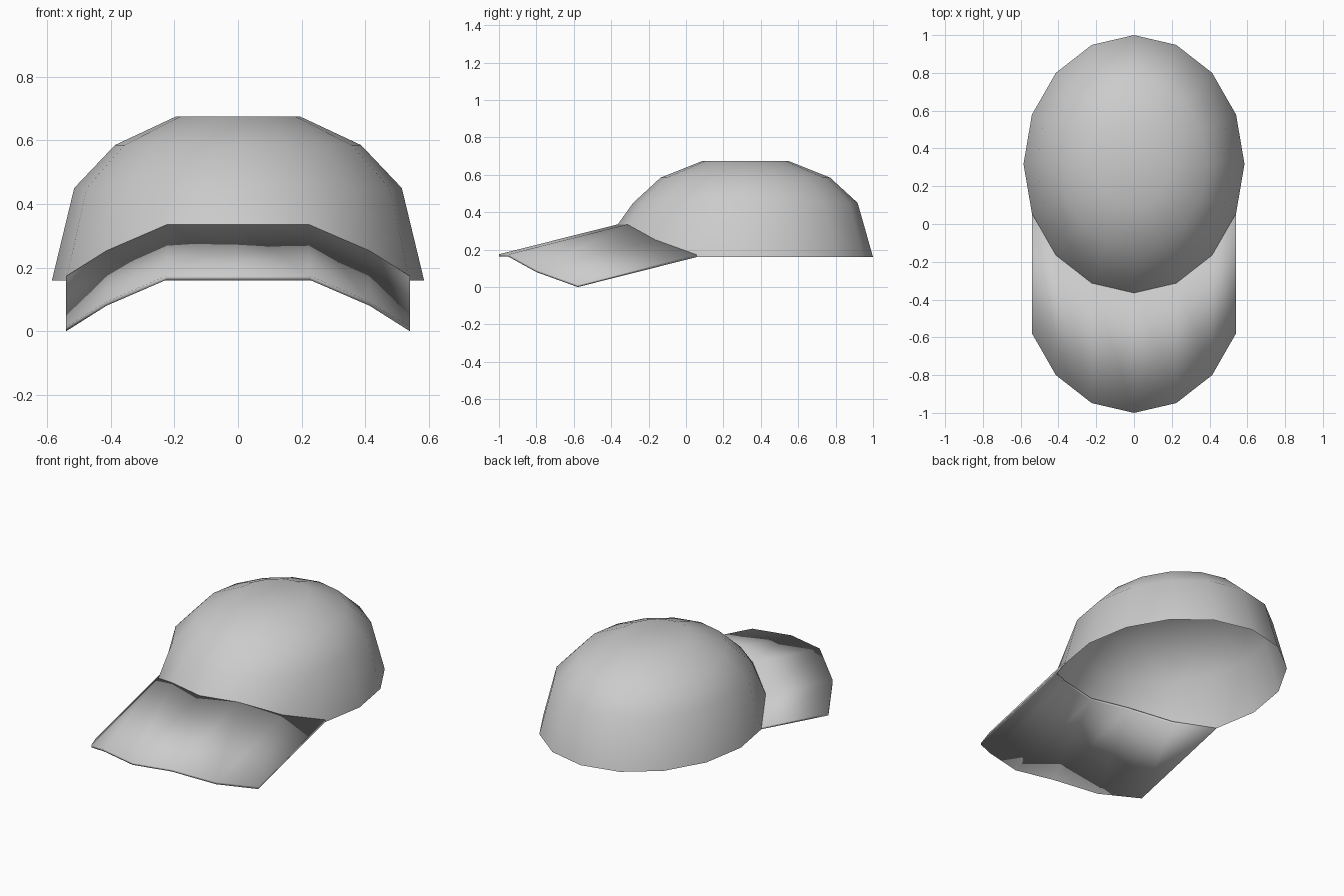
import bpy, bmesh
from math import sin, cos, tau

if "Cube" in bpy.data.objects:
    bpy.data.objects.remove(bpy.data.objects["Cube"])

SIDES = 16
CY = 0.3175                                   # crown centre in y
RIM_LIFT = {0: 0.335, 1: 0.335, 2: 0.253}     # rim arches up over the brim
RINGS = [(0.585, 0.6825, 0.16), (0.515, 0.60, 0.45),
         (0.387, 0.453, 0.585), (0.195, 0.228, 0.675)]


def ring_point(k, rx, ry, z):
    a = tau * k / SIDES                       # k = 0 is the front (-y)
    return (rx * sin(a), CY - ry * cos(a), z)


def rim_z(k):
    k %= SIDES
    return RIM_LIFT.get(min(k, SIDES - k), 0.16)


def finish(name, bm):
    mesh = bpy.data.meshes.new(name)
    bm.to_mesh(mesh)
    bm.free()
    mesh.shade_smooth()
    obj = bpy.data.objects.new(name, mesh)
    bpy.context.collection.objects.link(obj)
    return obj


# Crown: open dome of stacked elliptical rings with a flat top
bm = bmesh.new()
rows = []
for i, (rx, ry, z) in enumerate(RINGS):
    rows.append([bm.verts.new(ring_point(k, rx, ry, z if i else rim_z(k)))
                 for k in range(SIDES)])
for lo, hi in zip(rows, rows[1:]):
    for k in range(SIDES):
        n = (k + 1) % SIDES
        bm.faces.new((lo[k], lo[n], hi[n], hi[k]))
bm.faces.new(rows[-1])
finish("crown", bm)

# Brim: the front of the rim swept forward and down, with a thin edge
THICK = 0.013
bm = bmesh.new()
sections = []
for k in range(-3, 4):
    x, y, z = ring_point(k, RINGS[0][0], RINGS[0][1], rim_z(k))
    if abs(k) == 3:
        z += THICK
    sections.append([bm.verts.new(p) for p in (
        (x, y, z), (x, y - 0.635, z - 0.16),
        (x, y - 0.635, z - 0.16 - THICK), (x, y, z - THICK))])
for a, b in zip(sections, sections[1:]):
    for j in range(4):
        n = (j + 1) % 4
        bm.faces.new((a[j], a[n], b[n], b[j]))
bm.faces.new(sections[0])
bm.faces.new(sections[-1])
bmesh.ops.recalc_face_normals(bm, faces=bm.faces)
finish("brim", bm)
